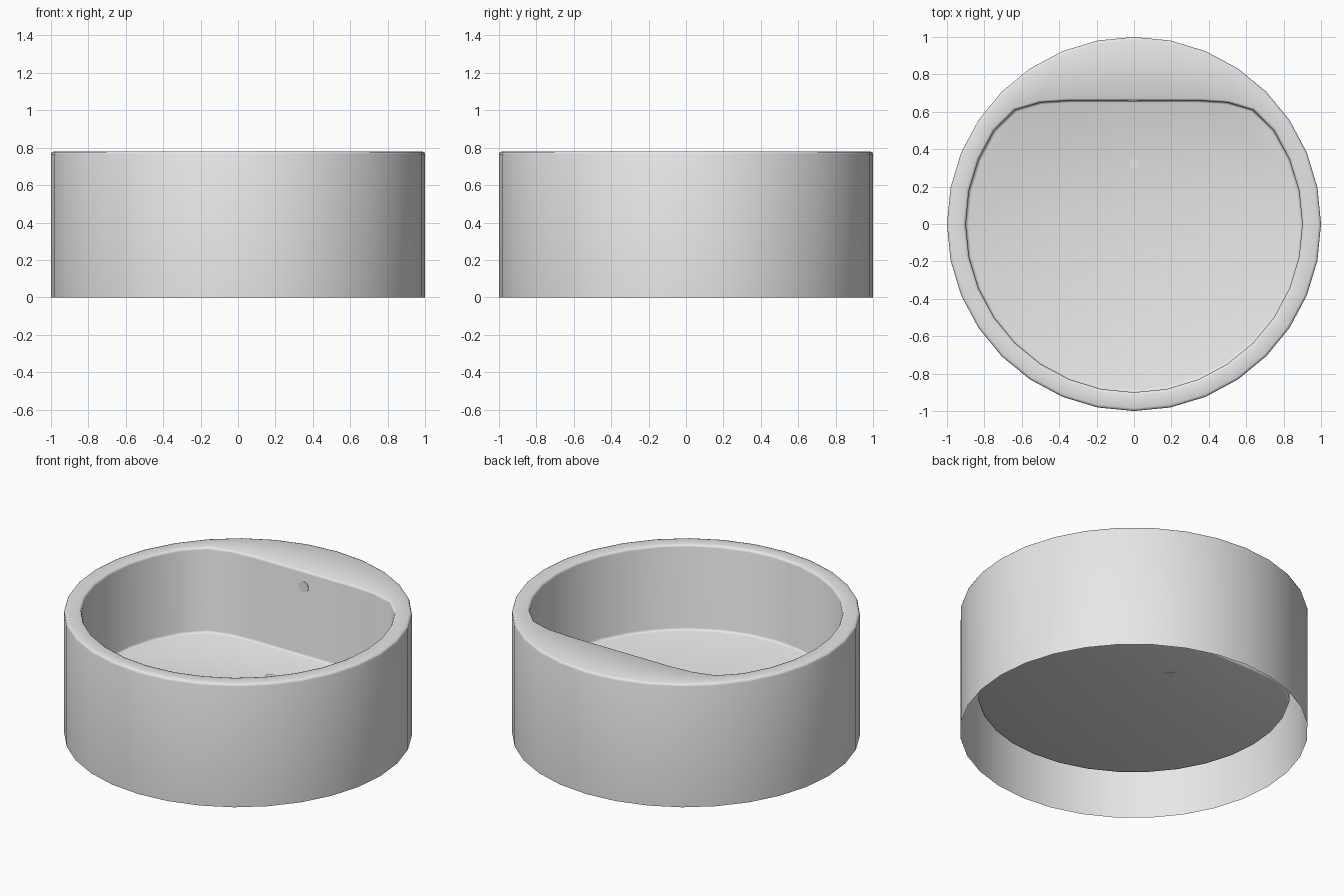
import bpy, bmesh, math
from mathutils import Matrix

if "Cube" in bpy.data.objects:
    bpy.data.objects.remove(bpy.data.objects["Cube"])

SEG = 32
FLOOR_Z = 0.24
BACK_Y = 0.66

grey = bpy.data.materials.new("light_grey")
grey.diffuse_color = (0.8, 0.8, 0.8, 1)
grey.use_nodes = True
grey.node_tree.nodes["Principled BSDF"].inputs["Base Color"].default_value = grey.diffuse_color


def finish(name, bm):
    me = bpy.data.meshes.new(name)
    bm.to_mesh(me)
    bm.free()
    ob = bpy.data.objects.new(name, me)
    bpy.context.collection.objects.link(ob)
    me.materials.append(grey)
    bpy.ops.object.select_all(action='DESELECT')
    ob.select_set(True)
    bpy.context.view_layer.objects.active = ob
    bpy.ops.object.shade_smooth_by_angle(angle=math.radians(60))
    return ob


def outer(r, i):
    a = 2 * math.pi * i / SEG
    return r * math.cos(a), r * math.sin(a)


def inner(r, i):
    # circle whose back is cut off straight, with softened corners
    x, y = outer(0.9, i)
    k = min(i, SEG // 2 - i)
    if k == 4:
        y = 0.61
    elif k == 5:
        y = 0.65
    elif k > 5:
        y = BACK_Y
    return x * r / 0.9, y * r / 0.9


# tub: one continuous skin, outer wall, rim, basin wall, floor
profile = [
    (outer, 1.0, 0), (outer, 1.0, 0.765), (outer, 0.996, 0.776), (outer, 0.985, 0.78),
    (inner, 0.915, 0.78), (inner, 0.904, 0.776), (inner, 0.9, 0.765),
    (inner, 0.9, FLOOR_Z + 0.015), (inner, 0.896, FLOOR_Z + 0.004), (inner, 0.885, FLOOR_Z),
]
bm = bmesh.new()
rings = [[bm.verts.new((*shape(r, i), z)) for i in range(SEG)] for shape, r, z in profile]
for a, b in zip(rings, rings[1:]):
    for i in range(SEG):
        j = (i + 1) % SEG
        bm.faces.new((a[i], a[j], b[j], b[i]))
bm.faces.new(rings[-1])
finish("round_tub", bm)


# small round fittings: floor drain and overflow on the flat back wall
def disc(name, radius, loc, tilt):
    bm = bmesh.new()
    m = Matrix.Translation(loc) @ Matrix.Rotation(tilt, 4, 'X')
    bmesh.ops.create_cone(bm, cap_ends=True, segments=16, radius1=radius,
                          radius2=radius, depth=0.008, matrix=m)
    finish(name, bm)


disc("floor_drain", 0.027, (0, 0.32, FLOOR_Z), 0)
disc("overflow_plate", 0.034, (0, BACK_Y, 0.68), math.radians(90))
